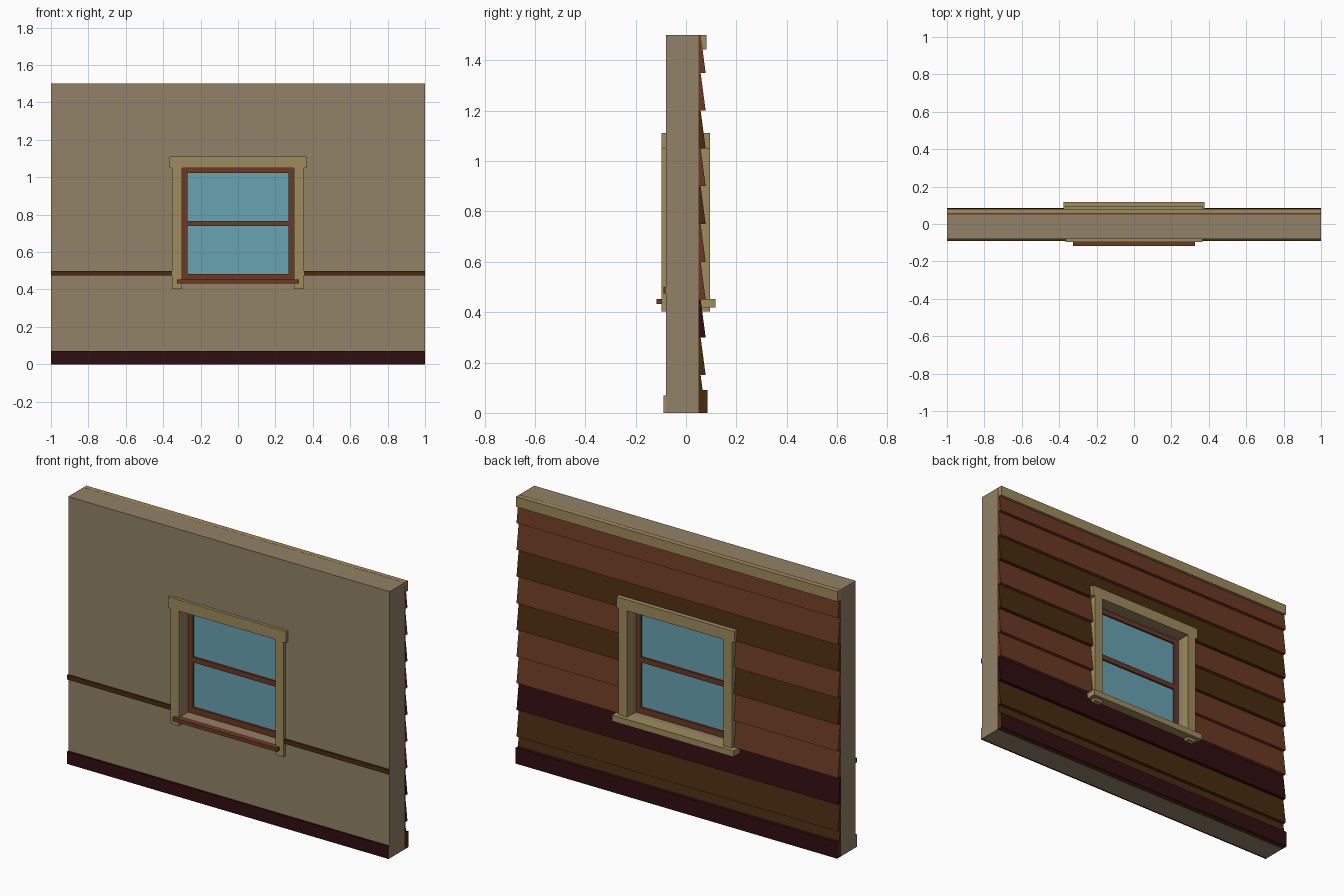
import bpy, bmesh

if "Cube" in bpy.data.objects:
    bpy.data.objects.remove(bpy.data.objects["Cube"])


def srgb(r, g, b):
    f = lambda c: (c / 255 / 12.92) if c < 11 else ((c / 255 + 0.055) / 1.055) ** 2.4
    return (f(r), f(g), f(b), 1.0)


def material(name, rgb):
    m = bpy.data.materials.new(name)
    m.diffuse_color = srgb(*rgb)
    m.use_nodes = True
    m.node_tree.nodes["Principled BSDF"].inputs["Base Color"].default_value = m.diffuse_color
    return m


plaster = material("tan plaster", (146, 130, 103))
trim = material("khaki trim", (158, 140, 93))
glass_blue = material("glass blue", (105, 163, 178))
red_wood = material("red brown wood", (107, 58, 35))
dark_wood = material("dark brown wood", (73, 44, 15))
maroon = material("dark maroon wood", (48, 14, 17))


def extrude_profile(name, pts, x0, x1, mat, end_mat=None):
    """Extrude a (y, z) profile along x; ends may get their own colour."""
    bm = bmesh.new()
    a = [bm.verts.new((x0, y, z)) for y, z in pts]
    b = [bm.verts.new((x1, y, z)) for y, z in pts]
    ends = [bm.faces.new(a), bm.faces.new(b)]
    n = len(pts)
    for i in range(n):
        j = (i + 1) % n
        bm.faces.new((a[i], a[j], b[j], b[i]))
    if end_mat:
        for f in ends:
            f.material_index = 1
    return finish(name, bm, mat, end_mat)


def finish(name, bm, *mats):
    bmesh.ops.recalc_face_normals(bm, faces=bm.faces)
    me = bpy.data.meshes.new(name)
    bm.to_mesh(me)
    bm.free()
    for m in mats:
        if m:
            me.materials.append(m)
    ob = bpy.data.objects.new(name, me)
    bpy.context.collection.objects.link(ob)
    return ob


def box(name, x0, x1, y0, y1, z0, z1, mat, end_mat=None):
    return extrude_profile(name, [(y0, z0), (y1, z0), (y1, z1), (y0, z1)],
                           x0, x1, mat, end_mat)


def ring(name, outer, inner, y0, y1, mat):
    """Rectangular frame: outer and inner are (half width, z0, z1)."""
    bm = bmesh.new()
    loops = []
    for w, z0, z1 in (outer, inner):
        for y in (y0, y1):
            loops.append([bm.verts.new((x, y, z)) for x, z in
                          ((-w, z0), (w, z0), (w, z1), (-w, z1))])
    of, ob_, nf, nb = loops
    for i in range(4):
        j = (i + 1) % 4
        for p, q in ((of, nf), (nf, nb), (nb, ob_), (ob_, of)):
            bm.faces.new((p[i], p[j], q[j], q[i]))
    return finish(name, bm, mat)


# wall with window opening
ring("wall", (1.0, 0.0, 1.5), (0.30, 0.45, 1.05), -0.08, 0.05, plaster)

# lapped siding on the back, split around the window
row_mats = [dark_wood, dark_wood, maroon, red_wood, red_wood,
            dark_wood, red_wood, dark_wood, red_wood, red_wood]
for i, m in enumerate(row_mats):
    z0, z1 = 0.15 * i, 0.15 * (i + 1)
    spans = [(-1, -0.305), (0.305, 1)] if 3 <= i <= 6 else [(-1, 1)]
    for x0, x1 in spans:
        extrude_profile(f"siding_board_{i}",
                        [(0.05, z0), (0.078, z0), (0.058, z1), (0.05, z1)], x0, x1, m)
box("siding_skirt", -1, 1, 0.05, 0.085, 0, 0.09, maroon, dark_wood)
box("siding_top_trim", -1, 1, 0.05, 0.081, 1.443, 1.5, trim)

# inside baseboard and chair rail
box("baseboard", -1, 1, -0.09, -0.08, 0, 0.07, maroon, trim)
for x0, x1 in ((-1, -0.35), (0.35, 1)):
    box("chair_rail", x0, x1, -0.09, -0.08, 0.475, 0.50, dark_wood, red_wood)

# window casings on both faces
for side, y0, y1 in (("inside", -0.097, -0.08), ("outside", 0.05, 0.095)):
    for s in (-1, 1):
        box(side + "_side_casing", *sorted((s * 0.30, s * 0.352)), y0, y1, 0.403, 1.05, trim)
    box(side + "_head_casing", -0.367, 0.367, y0, y1, 1.05, 1.112, trim)

# sills
box("inside_sill", -0.325, 0.325, -0.118, -0.08, 0.432, 0.452, red_wood)
box("outside_sill", -0.378, 0.378, 0.05, 0.118, 0.418, 0.452, trim)

# sash frame, meeting rail and glass
ring("sash_frame", (0.30, 0.45, 1.05), (0.27, 0.484, 1.022), -0.015, 0.015, red_wood)
box("meeting_rail", -0.27, 0.27, -0.015, 0.015, 0.738, 0.767, red_wood)
box("glass_lower", -0.27, 0.27, -0.004, 0.004, 0.484, 0.738, glass_blue)
box("glass_upper", -0.27, 0.27, -0.004, 0.004, 0.767, 1.022, glass_blue)
